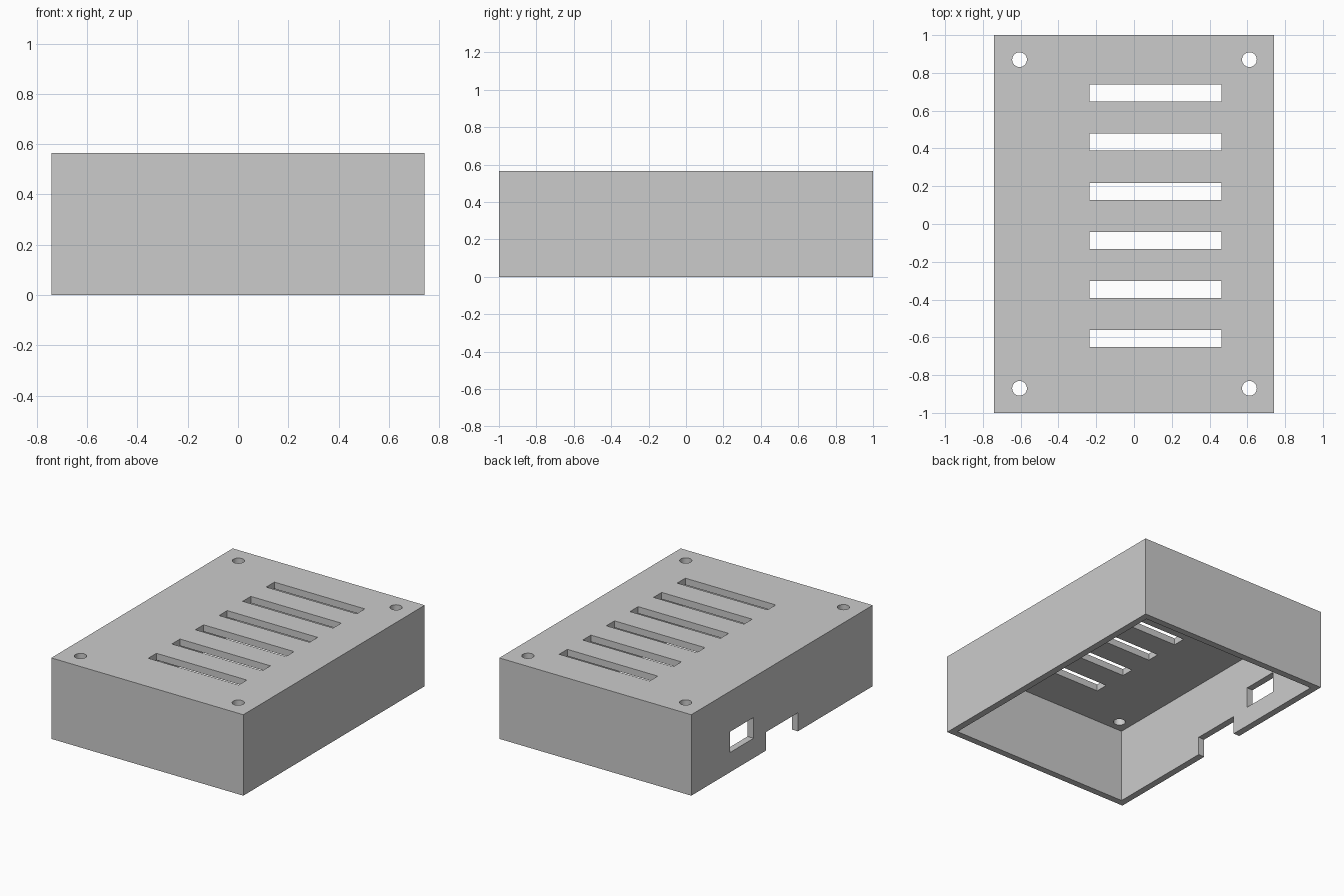
import bpy, bmesh
from mathutils import Matrix, Vector

default = bpy.data.objects.get("Cube")
if default:
    bpy.data.objects.remove(default, do_unlink=True)

MM = 2 / 85                       # model is 85 units long
W, L, H, WALL = 63 * MM, 2.0, 24 * MM, 2 * MM

grey = bpy.data.materials.new("plain grey")
grey.use_nodes = True
colour = (0.6, 0.6, 0.6, 1)
grey.diffuse_color = colour
grey.node_tree.nodes["Principled BSDF"].inputs["Base Color"].default_value = colour


def add_box(bm, lo, hi):
    """Axis-aligned box between two corners."""
    lo, hi = Vector(lo), Vector(hi)
    m = Matrix.Translation((lo + hi) / 2) @ Matrix.Diagonal((*(hi - lo), 1))
    bmesh.ops.create_cube(bm, size=1, matrix=m)


def make_object(name, bm):
    mesh = bpy.data.meshes.new(name)
    bm.to_mesh(mesh)
    bm.free()
    mesh.materials.append(grey)
    obj = bpy.data.objects.new(name, mesh)
    bpy.context.collection.objects.link(obj)
    return obj


# Solid outer block of the lid
bm = bmesh.new()
add_box(bm, (-W / 2, -L / 2, 0), (W / 2, L / 2, H))
lid = make_object("enclosure_lid", bm)

# Hollow, open at the bottom
bm = bmesh.new()
add_box(bm, (WALL - W / 2, WALL - L / 2, -0.1), (W / 2 - WALL, L / 2 - WALL, H - WALL))
cavity = make_object("cavity_cutter", bm)

# Openings through the walls and roof
bm = bmesh.new()
for i in range(6):                # vent slots
    y = 0.693 - 0.26 * i
    add_box(bm, (-0.236, y - 0.045, H - 0.1), (0.462, y + 0.045, H + 0.1))
for x in (-0.606, 0.611):         # screw holes
    for y in (-0.87, 0.87):
        bmesh.ops.create_cone(bm, cap_ends=True, segments=32, radius1=0.039, radius2=0.039,
                              depth=0.2, matrix=Matrix.Translation((x, y, H)))
x0, x1 = -W / 2 - 0.1, -W / 2 + 0.1
add_box(bm, (x0, 0.313, 0.138), (x1, 0.573, 0.283))    # side port
add_box(bm, (x0, -0.175, -0.1), (x1, 0.178, 0.129))    # side cable notch
openings = make_object("opening_cutter", bm)

for cutter in (cavity, openings):
    mod = lid.modifiers.new(cutter.name, "BOOLEAN")
    mod.operation = "DIFFERENCE"
    mod.solver = "EXACT"
    mod.object = cutter
    cutter.hide_render = True
    cutter.hide_set(True)

# Apply the cuts and keep only the finished lid
bpy.context.view_layer.objects.active = lid
for mod in list(lid.modifiers):
    bpy.ops.object.modifier_apply(modifier=mod.name)
for cutter in (cavity, openings):
    bpy.data.objects.remove(cutter, do_unlink=True)

# Smooth hole walls, sharp box edges
lid.select_set(True)
bpy.ops.object.shade_smooth_by_angle()
